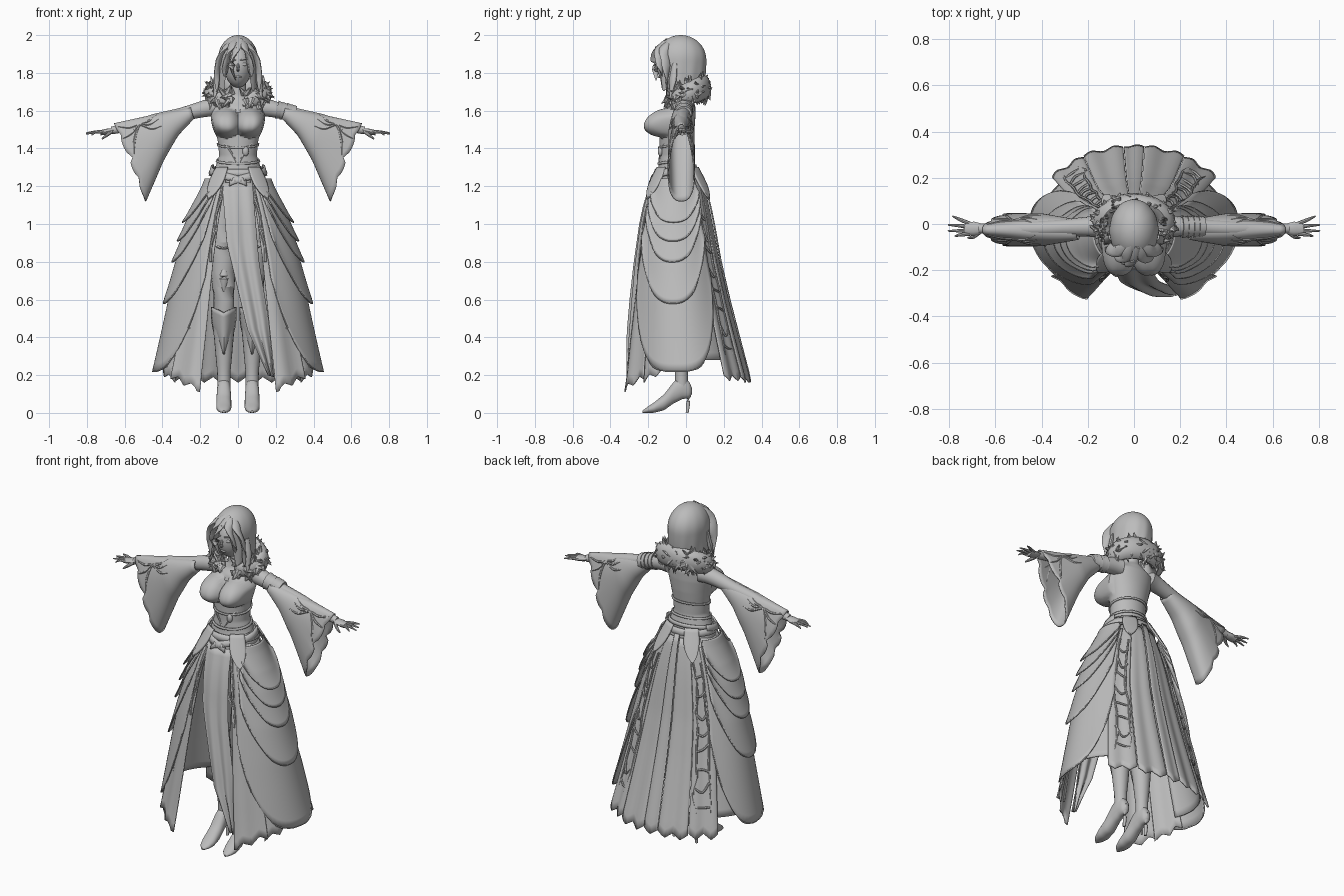
import bpy, bmesh, math, random
from math import sin, cos, pi, radians
from mathutils import Vector, Matrix

random.seed(4)
cube = bpy.data.objects.get("Cube")
if cube:
    bpy.data.objects.remove(cube)

clay = bpy.data.materials.new("plain_grey")
clay.use_nodes = True
GREY = (0.5, 0.5, 0.5, 1)
clay.diffuse_color = GREY
clay.node_tree.nodes["Principled BSDF"].inputs["Base Color"].default_value = GREY
parts = []


def add(name, verts, faces, solid=0):
    me = bpy.data.meshes.new(name)
    me.from_pydata([tuple(v) for v in verts], [], faces)
    bm = bmesh.new()
    bm.from_mesh(me)
    bmesh.ops.recalc_face_normals(bm, faces=bm.faces)
    bm.to_mesh(me)
    bm.free()
    ob = bpy.data.objects.new(name, me)
    bpy.context.collection.objects.link(ob)
    me.materials.append(clay)
    if solid:
        m = ob.modifiers.new("thickness", 'SOLIDIFY')
        m.thickness, m.offset = solid, 0
    parts.append(ob)


def sheet(name, fn, nu, nv, closed=False, solid=0, caps=False):
    """Grid surface from fn(u, v); u may wrap round."""
    n = nu if closed else nu + 1
    verts = [fn(i / nu, j / nv) for j in range(nv + 1) for i in range(n)]
    faces = [(j * n + i, j * n + (i + 1) % n, (j + 1) * n + (i + 1) % n, (j + 1) * n + i)
             for j in range(nv) for i in range(nu)]
    if caps:
        faces += [tuple(range(n)), tuple(range(nv * n, nv * n + n))]
    add(name, verts, faces, solid)


def at(table, t):
    """Piecewise linear lookup; the first column is the key, rising."""
    if t <= table[0][0]:
        return table[0][1:]
    for a, b in zip(table, table[1:]):
        if t <= b[0]:
            k = (t - a[0]) / (b[0] - a[0])
            return tuple(p + (q - p) * k for p, q in zip(a[1:], b[1:]))
    return table[-1][1:]


def tube(name, pts, radii, sides=10, flat=1.0, steps=4):
    """Tapered smooth tube through pts."""
    P = [Vector(p) for p in pts]
    n = len(P) - 1

    def spline(t):
        i = min(int(t * n), n - 1)
        k = t * n - i
        a, b, c, d = P[max(i - 1, 0)], P[i], P[i + 1], P[min(i + 2, n)]
        return 0.5 * (2 * b + (c - a) * k + (2 * a - 5 * b + 4 * c - d) * k * k + (3 * b - a - 3 * c + d) * k ** 3)

    def fn(u, v):
        d = spline(min(v + 0.02, 1)) - spline(max(v - 0.02, 0))
        q = d.to_track_quat('Z', 'Y')
        r = at([(i / n, r) for i, r in enumerate(radii)], v)[0]
        return spline(v) + q @ Vector((r * cos(2 * pi * u), r * flat * sin(2 * pi * u), 0))
    sheet(name, fn, sides, n * steps, True, caps=True)


def ball(name, c, r):
    bm = bmesh.new()
    bmesh.ops.create_uvsphere(bm, u_segments=28, v_segments=18, radius=1,
                              matrix=Matrix.Translation(c) @ Matrix.Diagonal((*r, 1)))
    bm.verts.index_update()
    add(name, [v.co for v in bm.verts], [tuple(v.index for v in f.verts) for f in bm.faces])
    bm.free()


# Height, half width, front, back
BODY = [(1.18, .15, -.16, .07), (1.25, .145, -.155, .06), (1.3, .12, -.145, .05), (1.36, .1, -.14, .035),
        (1.42, .104, -.14, .035), (1.5, .118, -.14, .045), (1.57, .13, -.12, .05), (1.62, .13, -.1, .05),
        (1.65, .075, -.075, .04), (1.68, .043, -.065, .02), (1.8, .04, -.06, .02)]
SKIRT = [(.1, .45, -.33, .33), (.2, .435, -.32, .315), (.4, .395, -.305, .265), (.6, .355, -.285, .215),
         (.8, .31, -.262, .17), (1, .25, -.235, .135), (1.1, .212, -.215, .115), (1.2, .165, -.185, .09),
         (1.3, .125, -.148, .055)]


def on(table, a, z, out=0):
    rx, f, b = at(table, z)
    return Vector(((rx + out) * cos(a), (f + b) / 2 + ((b - f) / 2 + out) * sin(a), z))


def torso(u, v):
    """Body rings with a rounded bust pushed out of the front."""
    a = 2 * pi * u
    p = on(BODY, a, 1.18 + .62 * v)
    dz = (p.z - 1.53) / (.085 if p.z > 1.53 else .072)
    if sin(a) < .1:
        dome = max(0, 1 - ((abs(p.x) - .064) / .075) ** 2 - dz * dz)
        p.y -= (.1 + .6 * max(0, abs(p.x) - .06)) * dome ** .55 * min(1, .3 - 2 * sin(a))
        p.x *= 1 + .13 * max(0, 1 - dz * dz)
    return p


sheet("torso", torso, 72, 80, True)
for z, h in ((1.29, .02), (1.335, .012), (1.42, .01)):
    sheet("bodice_band", lambda u, v: on(BODY, 2 * pi * u, z + h * (v - .5) + .015 * sin(2 * pi * u), .004),
          36, 2, True, .008)
for s in (1, -1):
    tube("bodice_lace", [(s * .1, -.075, 1.46), (s * .05, -.13, 1.4), (0, -.14, 1.31)], [.006] * 3, 6)
ball("bodice_clasp", (.04, -.135, 1.385), (.017, .014, .026))

# Skirt panels following the bell of the skirt


def panel(name, a0, a1, top, bottom, out=0, flare=0, folds=0, amp=.012, n=22):
    def fn(u, v):
        a = radians(a0 + (a1 - a0) * u)
        z = top + (bottom(u) - top) * v
        return on(SKIRT, a, z, out + flare * v ** 3 + amp * v * sin(folds * 2 * pi * u))
    sheet(name, fn, n, 24, False, .007)


def tooth(u, n):
    return abs((u * n) % 1 - .5) * 2


for s in (1, -1):
    def ang(d):
        return d if s > 0 else 180 - d
    panel("front_panel", ang(-65), ang(-40), 1.24, lambda u: .11 + .07 * u + .03 * (1 - tooth(u, 2)) * (u > .1),
          0, .028, 1, .008)
    panel("front_side_panel", ang(-42), ang(-16), 1.24, lambda u: .16 + .06 * u + .03 * (1 - tooth(u, 2)),
          -.004, .012, 1, .006)
    panel("side_lining", ang(-20), ang(45), 1.24, lambda u: .28, -.01)
    # broad back strips separated by narrow slits
    for k, (b0, b1) in enumerate(((38, 61), (61.5, 84))):
        panel("back_strip", ang(b0), ang(b1), 1.24, lambda u: .16 + .03 * tooth(u, 2) + .01 * (1 - k),
              .004 * k, .012, 1.5, .006, 16)
    # draped scallops, lowest first
    for k, (zb, depth, half, top, power) in enumerate(((.22, .5, 52, 1.2, 3.4), (.58, .35, 47, 1.2, 2.4),
                                                       (.8, .28, 45, 1.22, 2.4), (.91, .22, 44, 1.23, 2.4),
                                                       (1.01, .16, 42, 1.24, 2.4))):
        mid = -8 + k
        edge = .02 + .004 * k + (.012 if k else 0)
        panel("scallop_tier", ang(mid - half), ang(mid + half), top,
              lambda u: zb + depth * abs(2 * u - 1) ** power, .008 + .004 * k, .024 if k else .012, 0, 0, 28)
        rim = [on(SKIRT, radians(ang(mid + half * w)), zb + depth * abs(w) ** power, edge)
               for w in (-.95, -.8, -.5, -.25, 0, .25, .5, .8, .95)]
        tube("scallop_rim", rim, [.004] * 9, 6)
    # raised openwork trim at the back edge
    for e in (45, 57):
        tube("back_trim", [on(SKIRT, radians(ang(e + random.uniform(-2, 2))), 1.12 - .09 * i, .01)
                           for i in range(10)], [.006] * 10, 6)
    for i in range(8):
        z = 1.06 - .1 * i
        tube("trim_link", [on(SKIRT, radians(ang(45)), z + random.uniform(-.03, .03), .01),
                           on(SKIRT, radians(ang(51)), z - random.uniform(0, .06), .012),
                           on(SKIRT, radians(ang(57)), z - .02, .01)], [.006] * 3, 6)
    # front edge trim and pleat ridges
    tube("front_edge_trim", [on(SKIRT, radians(ang(-62 + (-1) ** i)), 1.2 - .08 * i, .008) for i in range(6)],
         [.007] * 6, 6)
    for a, low in ((-52, .2), (-31, .24)):
        tube("pleat", [on(SKIRT, radians(ang(a + 6)), .8, .002), on(SKIRT, radians(ang(a + 3)), .5, .006),
                       on(SKIRT, radians(ang(a)), low, .012)], [.003, .006, .004], 6)
    # flared hip leaves
    for a, w in ((-50, 17), (58, 16)):
        sheet("hip_leaf", lambda u, v: on(SKIRT, radians(ang(a + w * (2 * u - 1) * (1 - v ** 2.5))),
                                          1.3 - .17 * v, .012 + .035 * v), 8, 8, False, .01)
    # crossed hip belts
    sheet("hip_belt", lambda u, v: on(SKIRT, radians(ang(-105 + 125 * u)), 1.2 + .08 * u ** .7 + .035 * v, .014),
          18, 2, False, .01)
sheet("waist_belt", lambda u, v: on(SKIRT, 2 * pi * u, 1.255 + .035 * v, .008), 40, 2, True, .01)
panel("back_tail", 84.5, 95.5, 1.26, lambda u: .16 + .03 * tooth(u, 1), .014, .004, 1, .004, 8)

# Loose front drape between the open panels
LEFT = [(0, -.085, 1.22), (.3, -.06, .9), (.75, .05, .44), (1, .16, .2)]
RIGHT = [(0, .075, 1.22), (.4, .11, .8), (.7, .16, .5), (1, .19, .19)]


def drape(u, v):
    (xl, zl), (xr, zr) = at(LEFT, v), at(RIGHT, v)
    x, z = xl + (xr - xl) * u, zl + (zr - zl) * u
    rx, f, b = at(SKIRT, z)
    y = (f + b) / 2 - (b - f) / 2 * math.sqrt(1 - (x / rx) ** 2)
    return Vector((x, y - .006 + .008 * sin(u * 4 * pi + 2 * v) * (.3 + v), z))


sheet("front_drape", drape, 36, 24, False, .006)

# Foot profile: along y, sole, instep, half width
FOOT = [(0, .032, .1, .13, .01), (.1, .018, .078, .165, .026), (.25, -.02, .072, .2, .035),
        (.42, -.065, .05, .165, .037), (.6, -.115, .014, .1, .04), (.8, -.17, 0, .055, .04),
        (.93, -.21, 0, .028, .028), (1, -.23, 0, .012, .006)]

for s in (1, -1):
    # Legs and heeled boots
    x = s * .075

    def foot(u, v):
        y, lo, hi, w = at(FOOT, v)
        c = cos(2 * pi * u)
        return Vector((x + w * math.copysign(abs(c) ** .8, c), y, (lo + hi) / 2 + (hi - lo) / 2 * sin(2 * pi * u)))
    tube("leg", [(s * .08, -.05, 1.18), (s * .085, -.06, .9), (x, -.06, .6), (x, -.03, .42), (x, -.024, .22),
                 (x, -.022, .12)], [.085, .078, .054, .054, .035, .034], 18)
    sheet("boot_foot", foot, 18, 24, True, caps=True)
    tube("boot_heel", [(x, .01, .13), (x, .012, .06), (x, .006, 0)], [.024, .011, .008], 10, steps=3)
    sheet("knee_guard", lambda u, v: Vector((x + (u - .5) * .125 * (1 - v ** 3), -.125 + .16 * (u - .5) ** 2 * 2
                                             + .05 * v, .53 + .03 * abs(2 * u - 1) - .22 * v)), 12, 10, False, .012)
    tube("thigh_strap", [(x - .075, -.1, .9), (x, -.145, .87), (x + .075, -.1, .9)], [.007] * 3, 6)
    tube("thigh_charm", [(x, -.122, .76), (x, -.128, .71), (x, -.118, .64)], [.012, .024, .002], 8, .5)

    # Arms and hands
    tube("arm", [(s * .1, 0, 1.62), (s * .17, -.01, 1.612), (s * .3, -.015, 1.58), (s * .44, -.02, 1.55),
                 (s * .6, -.02, 1.51), (s * .67, -.02, 1.495)], [.05, .046, .036, .034, .024, .02], 14)
    tube("palm", [(s * .65, -.02, 1.5), (s * .69, -.02, 1.49), (s * .73, -.02, 1.483)], [.018, .03, .028], 12, .5)
    for y0, y1, reach, z in ((-.042, -.052, .775, 1.47), (-.028, -.03, .805, 1.476), (-.012, -.004, .805, 1.482),
                             (.002, .034, .785, 1.484)):
        tube("finger", [(s * .71, y0, 1.486), (s * .75, (y0 + y1) / 2, 1.488), (s * reach, y1, z)],
             [.009, .008, .003], 8)
    tube("thumb", [(s * .67, -.035, 1.488), (s * .695, -.055, 1.47), (s * .72, -.06, 1.45)], [.011, .009, .003], 8)

    # Bell sleeve: top edge and bottom edge lofted with ovals narrowing upward
    def sleeve(u, v, out=0):
        tx, tz, w = at([(0, .25, 1.615, .04), (.5, .45, 1.575, .074), (1, .655, 1.53, .08)], v)
        bx, bz = at([(0, .235, 1.56), (.3, .32, 1.47), (.6, .395, 1.34), (1, .49, 1.12)], v)
        c, q = cos(2 * pi * u), sin(2 * pi * u)
        k = .5 + .5 * c
        w *= 1 - .55 * v * k ** 1.5
        hem = -.03 * v ** 8 * (tooth(k, 3.5) ** 3) * sin(pi * k)
        return Vector((s * (bx + (tx - bx) * k + hem), -.025 + (w + out) * math.copysign(abs(q) ** .75, q),
                       bz + (tz - bz) * k + out * c))
    sheet("bell_sleeve", sleeve, 48, 18, True, .007)
    for side in (1, -1):
        for u0, u1 in ((.05, .22), (.12, .14), (.2, .06)):
            tube("sleeve_vine", [sleeve(side * (u0 + (u1 - u0) * t + .02 * sin(9 * t)), .45 + .52 * t, .002)
                                 for t in (0, .25, .5, .75, 1)], [.003, .007, .006, .007, .004], 6)
for k in range(4):
    tube("arm_wrap", [(.205 + .024 * k, -.012, 1.606 - .006 * k), (.232 + .024 * k, -.012, 1.6 - .006 * k)],
         [.05 - .002 * (k % 2), .043], 14)

# Head and face
ball("head", (0, -.065, 1.835), (.072, .088, .113))
tube("nose", [(0, -.146, 1.85), (0, -.162, 1.818), (0, -.142, 1.81)], [.005, .009, .004], 8)
ball("lips", (0, -.14, 1.778), (.018, .008, .006))
for s in (1, -1):
    ball("eye", (s * .03, -.14, 1.845), (.017, .007, .009))
    tube("brow", [(s * .012, -.149, 1.868), (s * .045, -.14, 1.872)], [.004, .003], 6)

# Bob hair: dome falling straight, parted over the face


def hair(u, v):
    a = 2 * pi * u
    front = min(1, max(0, (-sin(a) - .72) / .24))
    low = 1.7 + .02 * tooth(u, 12) + .22 * front
    r, z = 1, 1.87 + (low - 1.87) * (v - .5) * 2
    if v < .5:
        r, z = sin(v * pi), max(low, 1.87 + .13 * cos(v * pi))
    elif front < .6:
        r = 1 - .12 * (2 * v - 1) ** 2 * max(0, sin(a))
    z = max(z, low)
    r += .02 * sin(12 * a + 3 * v) * v * v
    return Vector((.106 * r * cos(a), -.028 + .135 * r * sin(a), z))


sheet("hair", hair, 84, 26, True)
for s in (1, -1):
    for k, (x0, x1, z1) in enumerate(((.04, .07, 1.78), (.07, .112, 1.7))):
        tube("fringe_lock", [(s * .012, -.09 + .02 * k, 1.978), (s * x0, -.142 + .025 * k, 1.93),
                             (s * (x1 - .004), -.136 + .03 * k, 1.84), (s * x1, -.125 + .025 * k, z1)],
             [.012, .026, .026, .003], 12, .45)
    tube("side_lock", [(s * .1, -.06, 1.85), (s * .112, -.07, 1.76), (s * .125, -.085, 1.66)],
         [.014, .024, .002], 10, .6)
tube("parting_lock", [(.015, -.1, 1.98), (-.012, -.155, 1.92), (-.035, -.162, 1.84), (-.012, -.158, 1.76)],
     [.012, .026, .024, .002], 12, .4)

# Fur collar: padded ring, higher behind, covered in tufts


def collar(t, p, r):
    a = radians(-76 + 332 * t)
    c = Vector((.136 * cos(a), .006 + .088 * sin(a), 1.69 + .032 * sin(a)))
    d = Vector((cos(a), sin(a), 0))
    return c + d * r * cos(p) * (1 - .2 * abs(sin(a))) + Vector((0, 0, r * sin(p) * 1.4))


sheet("collar_pad", lambda u, v: collar(v, 2 * pi * u, .042 * (sin(pi * v) ** .3 + .15)), 12, 40, True, caps=True)
for i in range(170):
    t, p = random.random(), random.uniform(-1.5, 2.3)
    tip = collar(t + random.uniform(-.04, .04), p - random.uniform(0, .7), random.uniform(.048, .068))
    tube("fur_tuft", [collar(t, p, .022), tip], [.026, .001], 6, .6, 1)

# Smooth shading with crisp edges
bpy.ops.object.select_all(action='DESELECT')
for ob in parts:
    ob.select_set(True)
bpy.context.view_layer.objects.active = parts[0]
bpy.ops.object.shade_smooth_by_angle(angle=radians(40))
